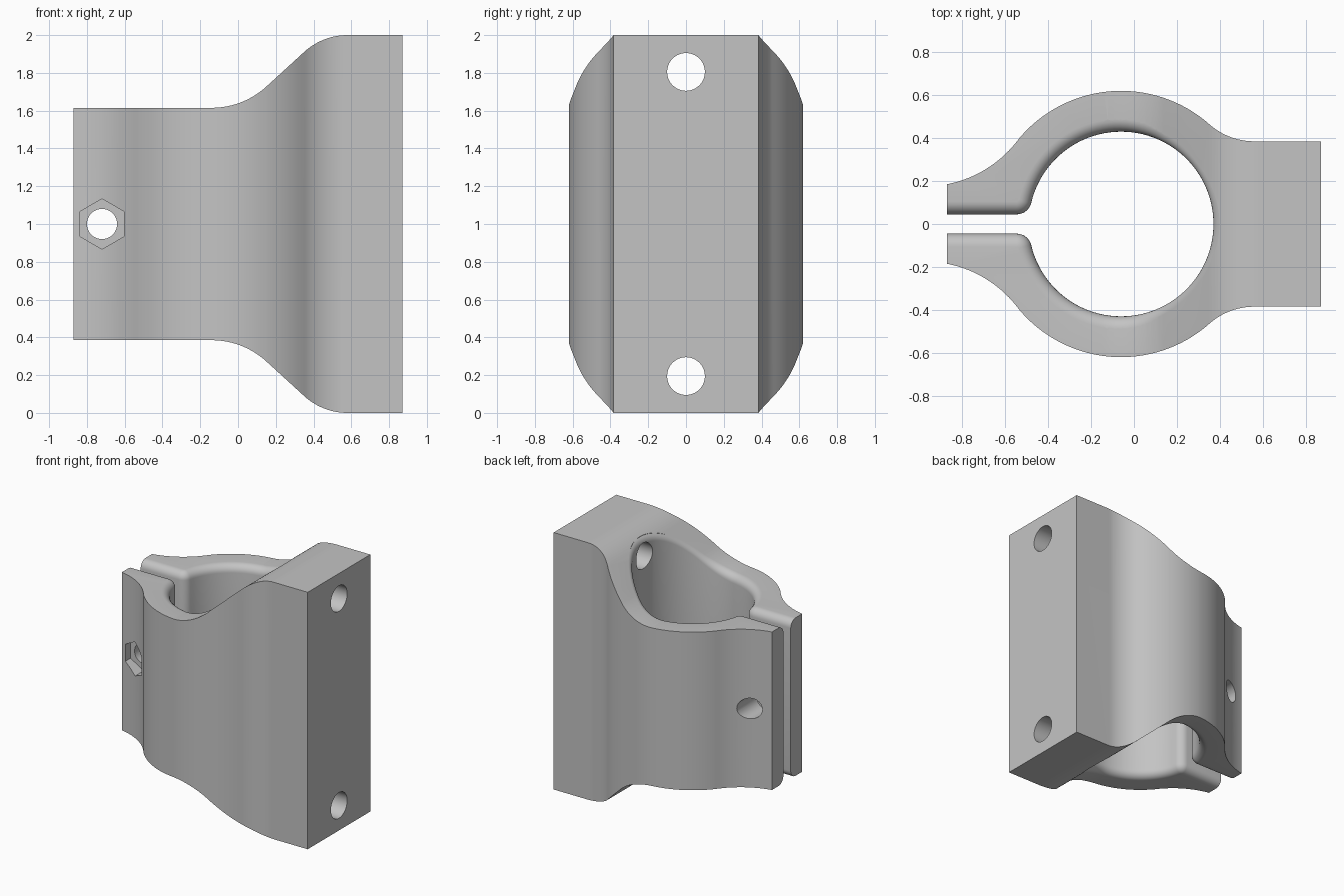
import bpy, bmesh
from math import sin, cos, pi, atan2, hypot, radians, sqrt

if "Cube" in bpy.data.objects:
    bpy.data.objects.remove(bpy.data.objects["Cube"], do_unlink=True)

CX = -0.06                       # bore axis
BORE, RING = 0.43, 0.62          # inner and outer radius of the clamp ring
SLOT, CORNER, RIM = 0.045, 0.07, 0.06
TILT = radians(42.6)             # slope of the S-shaped top


def arc(cx, cy, r, a, b, n):
    return [(cx + r * cos(a + (b - a) * i / n), cy + r * sin(a + (b - a) * i / n))
            for i in range(n + 1)]


def loft(name, rings):
    """Closed solid through rings of equal point count."""
    bm = bmesh.new()
    loops = [[bm.verts.new(p) for p in ring] for ring in rings]
    n = len(loops[0])
    for low, high in zip(loops, loops[1:]):
        for i in range(n):
            j = (i + 1) % n
            bm.faces.new((low[i], low[j], high[j], high[i]))
    bm.faces.new(loops[0][::-1])
    bm.faces.new(loops[-1])
    bmesh.ops.recalc_face_normals(bm, faces=bm.faces)
    mesh = bpy.data.meshes.new(name)
    bm.to_mesh(mesh)
    bm.free()
    obj = bpy.data.objects.new(name, mesh)
    bpy.context.collection.objects.link(obj)
    return obj


def prism(name, pts, axis, a, b):
    """Extrude a 2D outline along x, y or z."""
    place = {"x": lambda p, t: (t, p[0], p[1]),
             "y": lambda p, t: (p[0], t, p[1]),
             "z": lambda p, t: (p[0], p[1], t)}[axis]
    return loft(name, [[place(p, t) for p in pts] for t in (a, b)])


# S-shaped top line, mirrored for the underside
top_line = ([(-1.2, 1.615)] + arc(-0.14, 2.045, 0.43, -pi / 2, -pi / 2 + TILT, 14)
            + arc(0.58, 1.66, 0.34, pi / 2 + TILT, pi / 2, 14) + [(1.2, 2.0)])


def top_z(x):
    for (x0, z0), (x1, z1) in zip(top_line, top_line[1:]):
        if x <= x1:
            return z0 + (z1 - z0) * (x - x0) / (x1 - x0)
    return 2.0


# Plan outline: flange sweep, ring, sweep into the mounting block
fx, fy, fr = -0.975, 0.72, 0.545
bx, by, br = 0.56, 0.70, 0.315
left_a = atan2(fy, fx - CX)
right_a = atan2(by, bx - CX)
half = (arc(fx, fy, fr, atan2(0.185 - fy, -0.87 - fx), left_a - pi, 14)
        + arc(CX, 0, RING, left_a, right_a, 48)[1:-1]
        + arc(bx, by, br, right_a - pi, -pi / 2, 14) + [(0.87, 0.385)])
outline = half + [(x, -y) for x, y in reversed(half)]

body = prism("clamp_body", outline, "z", -0.2, 2.2)
profile = prism("side_profile_cutter",
                top_line + [(x, 2 - z) for x, z in reversed(top_line)], "y", -1, 1)

# Keyhole bore and slot: points with the direction into the material
kx, ky = CX - sqrt((BORE + CORNER) ** 2 - (SLOT + CORNER) ** 2), SLOT + CORNER
aim = atan2(-ky, CX - kx)
key = [(-1.1, SLOT, 0, 1)]
for x, y in arc(kx, ky, CORNER, -pi / 2, aim, 10):
    key.append((x, y, (kx - x) / CORNER, (ky - y) / CORNER))
for x, y in arc(CX, 0, BORE, pi + aim, 0, 48)[1:]:
    key.append((x, y, (x - CX) / BORE, y / BORE))
key += [(x, -y, nx, -ny) for x, y, nx, ny in reversed(key[:-1])]


def rim_ring(t):
    """Ring of the rounded rim, from the wall (0) to the top surface (1)."""
    ring = []
    for x, y, nx, ny in key:
        z = top_z(x)
        s = (top_z(x + nx * RIM) - z) / RIM
        a = atan2(1, s) * t
        d = RIM * (1 - cos(a))
        ring.append((x + nx * d, y + ny * d,
                     z + s * RIM - RIM * hypot(1, s) + RIM * sin(a)))
    return ring


upper = [rim_ring(i / 7) for i in range(8)]
upper.append([(x, y, 2.3) for x, y, z in upper[-1]])
lower = [[(x, y, 2 - z) for x, y, z in ring] for ring in reversed(upper)]
keyhole = loft("keyhole_cutter", lower + upper)

# Bolt hole, nut pocket and the two mounting holes
cutters = [
    keyhole,
    prism("bolt_cutter", arc(-0.72, 1, 0.08, 0, 2 * pi, 40)[:-1], "y", -1, 1),
    prism("nut_cutter", arc(-0.72, 1, 0.133, pi / 6, pi / 6 + 2 * pi, 6)[:-1], "y", -1, -0.13),
]
for z in (0.195, 1.805):
    cutters.append(prism("mount_cutter", arc(0, z, 0.1, 0, 2 * pi, 40)[:-1], "x", 0, 1.2))

for obj, mode in [(profile, "INTERSECT")] + [(c, "DIFFERENCE") for c in cutters]:
    obj.hide_render = True
    mod = body.modifiers.new(obj.name, "BOOLEAN")
    mod.object, mod.operation, mod.solver = obj, mode, "EXACT"

# Bake the cuts and drop the cutters
bpy.context.view_layer.update()
graph = bpy.context.evaluated_depsgraph_get()
mesh = bpy.data.meshes.new_from_object(body.evaluated_get(graph))
body.modifiers.clear()
body.data = mesh
for obj in [profile] + cutters:
    bpy.data.objects.remove(obj, do_unlink=True)

# Plain grey finish
grey = bpy.data.materials.new("plain_grey")
grey.use_nodes = True
colour = (0.55, 0.55, 0.55, 1)
grey.diffuse_color = colour
grey.node_tree.nodes["Principled BSDF"].inputs["Base Color"].default_value = colour
body.data.materials.clear()
body.data.materials.append(grey)

bpy.ops.object.select_all(action="DESELECT")
body.select_set(True)
bpy.context.view_layer.objects.active = body
bpy.ops.object.shade_smooth_by_angle(angle=radians(30))
